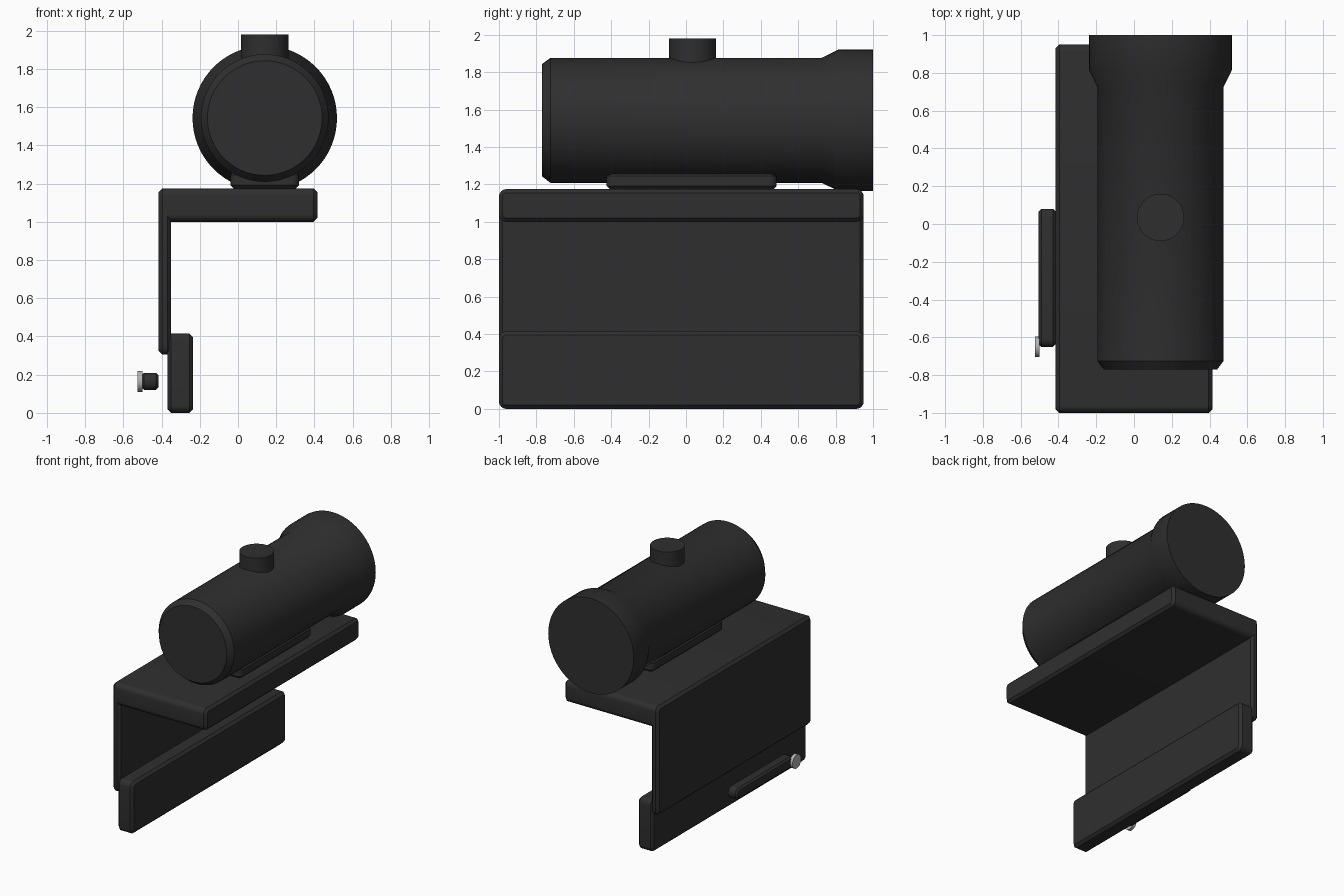
import bpy, bmesh, math
from mathutils import Vector

if "Cube" in bpy.data.objects:
    bpy.data.objects.remove(bpy.data.objects["Cube"])


def material(name, rgb):
    m = bpy.data.materials.new(name)
    m.diffuse_color = (*rgb, 1)
    m.use_nodes = True
    m.node_tree.nodes["Principled BSDF"].inputs["Base Color"].default_value = m.diffuse_color
    return m


BLACK = material("matte black", (0.028, 0.028, 0.028))
STEEL = material("light steel", (0.45, 0.45, 0.45))


def finish(name, bm, mat):
    bmesh.ops.recalc_face_normals(bm, faces=bm.faces[:])
    me = bpy.data.meshes.new(name)
    bm.to_mesh(me)
    bm.free()
    me.materials.append(mat)
    ob = bpy.data.objects.new(name, me)
    bpy.context.collection.objects.link(ob)
    bpy.ops.object.select_all(action='DESELECT')
    ob.select_set(True)
    bpy.context.view_layer.objects.active = ob
    bpy.ops.object.shade_smooth_by_angle(angle=math.radians(30))
    return ob


def skin(bm, rings):
    """Join consecutive rings of points and cap both ends."""
    vs = [[bm.verts.new(p) for p in r] for r in rings]
    n = len(vs[0])
    for a, b in zip(vs, vs[1:]):
        for i in range(n):
            j = (i + 1) % n
            bm.faces.new((a[i], a[j], b[j], b[i]))
    bm.faces.new(vs[0][::-1])
    bm.faces.new(vs[-1])


def rounded_plate(name, lo, hi, axis, radius, chamfer=0.02):
    """Rounded rectangle extruded along an axis, with chamfered end faces."""
    u, v = [k for k in range(3) if k != axis]

    def ring(level, inset):
        pts = []
        r = radius - inset
        for q in range(4):
            su, sv = ((1, 1), (-1, 1), (-1, -1), (1, -1))[q]
            cu = hi[u] - radius if su > 0 else lo[u] + radius
            cv = hi[v] - radius if sv > 0 else lo[v] + radius
            for s in range(7):
                a = math.pi / 2 * (q + s / 6)
                p = Vector((0, 0, 0))
                p[axis] = level
                p[u] = cu + r * math.cos(a)
                p[v] = cv + r * math.sin(a)
                pts.append(p)
        return pts

    a, b = lo[axis], hi[axis]
    bm = bmesh.new()
    skin(bm, [ring(a, chamfer), ring(a + chamfer, 0),
              ring(b - chamfer, 0), ring(b, chamfer)])
    return finish(name, bm, BLACK)


def lathe(name, centre, axis, profile, mat, sides=64):
    """Turned solid from (position along axis, radius) pairs."""
    u, v = [k for k in range(3) if k != axis]
    rings = []
    for t, r in profile:
        ring = []
        for i in range(sides):
            a = 2 * math.pi * i / sides
            p = Vector(centre)
            p[axis] = t
            p[u] += r * math.cos(a)
            p[v] += r * math.sin(a)
            ring.append(p)
        rings.append(ring)
    bm = bmesh.new()
    skin(bm, rings)
    return finish(name, bm, mat)


# Bracket: top shelf, side wall and lower clamp plate
rounded_plate("top_shelf", (-0.39, -1.0, 1.0), (0.415, 0.95, 1.175), 0, 0.04)
rounded_plate("side_wall", (-0.415, -1.0, 0.305), (-0.35, 0.95, 1.175), 0, 0.04)
rounded_plate("clamp_plate", (-0.37, -1.0, 0.0), (-0.235, 0.95, 0.415), 0, 0.04)

# Locking lever with its pivot screw
rounded_plate("lever", (-0.505, -0.65, 0.12), (-0.415, 0.08, 0.21), 0, 0.04, 0.014)
lathe("pivot_screw", (0, -0.65, 0.165), 0, [(-0.525, 0.055), (-0.5, 0.055)], STEEL, 24)

# Foot between shelf and tube
rounded_plate("mount_foot", (-0.04, -0.425, 1.172), (0.32, 0.485, 1.265), 2, 0.04)

# Sight tube with chamfered rear and flared front bell
lathe("sight_tube", (0.14, 0, 1.543), 1,
      [(-0.77, 0.30), (-0.725, 0.334), (0.725, 0.334), (0.815, 0.378), (1.0, 0.378)],
      BLACK)

# Adjustment turret
lathe("turret", (0.14, 0.035, 0), 2, [(1.8, 0.125), (1.98, 0.125)], BLACK, 48)
